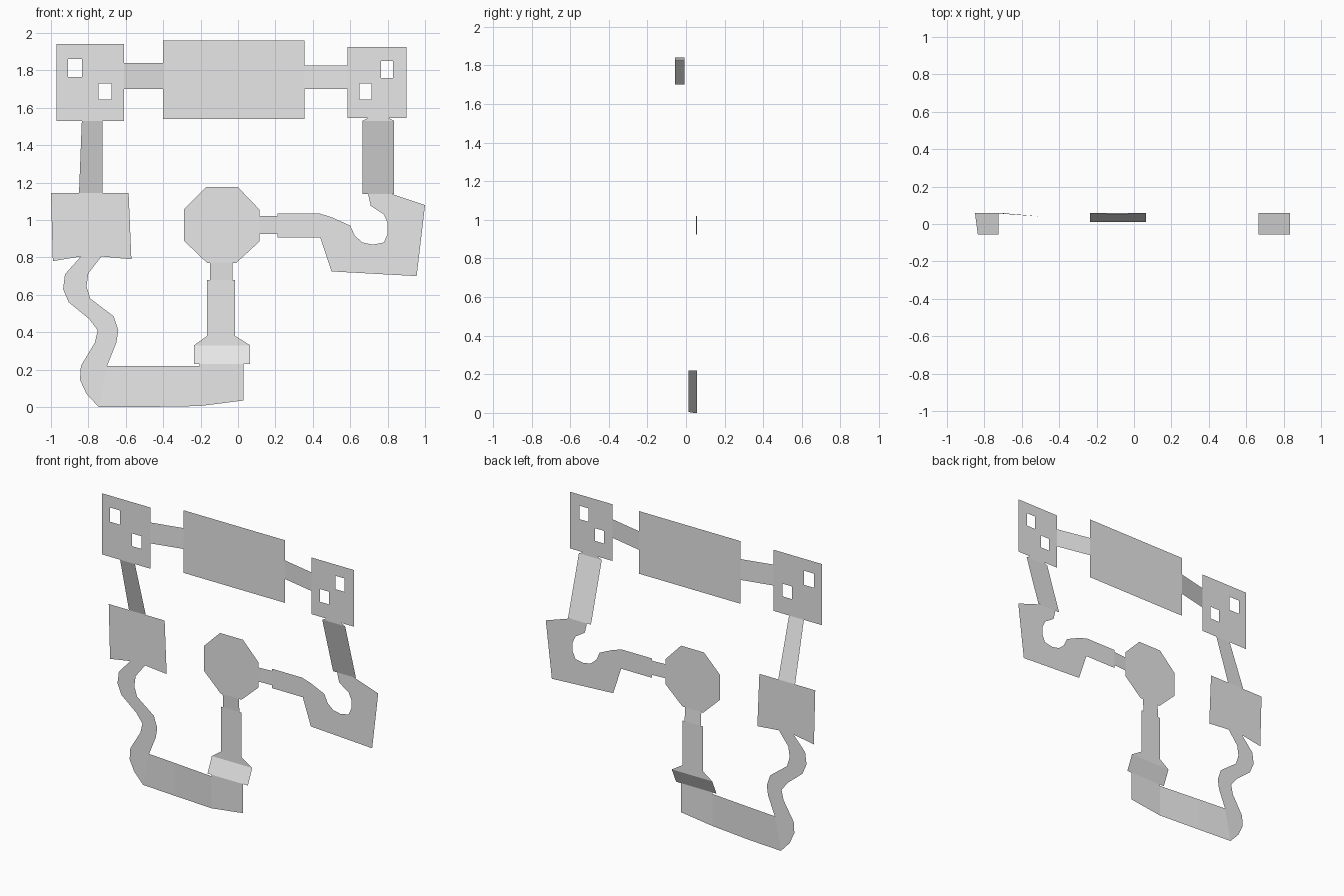
import bpy
import bmesh

# Remove the default cube only
default_cube = bpy.data.objects.get("Cube")
if default_cube:
    bpy.data.objects.remove(default_cube, do_unlink=True)

# Single plain colour
grey = bpy.data.materials.new("light_grey")
grey.use_nodes = True
colour = (0.8, 0.8, 0.8, 1)
grey.diffuse_color = colour
grey.node_tree.nodes["Principled BSDF"].inputs["Base Color"].default_value = colour

# Depth levels of the sheets
FRONT, PANEL, FOOT, HUB, BACK = -0.057, -0.008, 0.012, 0.052, 0.058


def finish(name, bm):
    """Turn a bmesh into a flat shaded object facing the front."""
    bmesh.ops.remove_doubles(bm, verts=bm.verts, dist=0.0001)
    bm.normal_update()
    for face in bm.faces:
        if face.normal.y > 0:
            face.normal_flip()
    mesh = bpy.data.meshes.new(name)
    bm.to_mesh(mesh)
    bm.free()
    mesh.materials.append(grey)
    obj = bpy.data.objects.new(name, mesh)
    bpy.context.collection.objects.link(obj)
    return obj


def plate(name, outline, depth):
    """Flat sheet from an outline of (x, z) points."""
    bm = bmesh.new()
    bm.faces.new([bm.verts.new((x, depth, z)) for x, z in outline])
    return finish(name, bm)


def rectangle(name, left, right, bottom, top, depth):
    corners = [(left, bottom), (right, bottom), (right, top), (left, top)]
    return plate(name, corners, depth)


def strip(name, rungs):
    """Ribbon through rungs, each rung being (first xz, second xz, depth)."""
    bm = bmesh.new()
    pairs = [[bm.verts.new((x, depth, z)) for x, z in (first, second)]
             for first, second, depth in rungs]
    for (a, b), (c, d) in zip(pairs, pairs[1:]):
        # A repeated inner corner makes a triangle of the fan
        if (b.co - d.co).length < 0.0001:
            bm.faces.new((a, b, c))
        else:
            bm.faces.new((a, b, d, c))
    return finish(name, bm)


def bridge(name, bottom, top, start, end):
    """Sideways ramp; start and end are (x, depth)."""
    return strip(name, [((x, bottom), (x, top), depth) for x, depth in (start, end)])


def pierced_plate(name, columns, rows, holes, depth):
    """Grid of cells with the listed (column, row) cells left open."""
    bm = bmesh.new()
    for i, (left, right) in enumerate(zip(columns, columns[1:])):
        for j, (low, high) in enumerate(zip(rows, rows[1:])):
            if (i, j) not in holes:
                corners = [(left, low), (right, low), (right, high), (left, high)]
                bm.faces.new([bm.verts.new((x, depth, z)) for x, z in corners])
    obj = finish(name, bm)
    # Merge the cells into clean flat regions
    bm = bmesh.new()
    bm.from_mesh(obj.data)
    bmesh.ops.dissolve_limit(bm, angle_limit=0.01, verts=bm.verts, edges=bm.edges)
    bm.to_mesh(obj.data)
    bm.free()
    return obj


# Upper row: two pierced blocks joined to a wide centre panel
pierced_plate("right_pierced_block", [-0.97, -0.91, -0.835, -0.745, -0.675, -0.61],
              [1.53, 1.645, 1.73, 1.765, 1.86, 1.94], {(1, 3), (3, 1)}, FRONT)
pierced_plate("left_pierced_block", [0.585, 0.65, 0.715, 0.765, 0.83, 0.9],
              [1.545, 1.645, 1.73, 1.76, 1.85, 1.925], {(1, 1), (3, 3)}, FRONT)
rectangle("upper_panel", -0.4, 0.355, 1.54, 1.96, PANEL)
bridge("right_upper_bridge", 1.7, 1.84, (-0.61, FRONT), (-0.4, PANEL))
bridge("left_upper_bridge", 1.7, 1.825, (0.355, PANEL), (0.585, FRONT))

# Ramps down to the rear level
strip("right_ramp", [((-0.835, 1.53), (-0.725, 1.53), FRONT),
                     ((-0.85, 1.145), (-0.725, 1.145), BACK)])
strip("left_ramp", [((0.695, 1.545), (0.805, 1.545), FRONT),
                    ((0.665, 1.53), (0.835, 1.53), FRONT),
                    ((0.665, 1.14), (0.835, 1.14), BACK)])

# Right side panel
plate("right_side_panel", [(-1, 1.145), (-0.585, 1.145), (-0.57, 0.79),
                           (-0.73, 0.805), (-0.84, 0.805), (-0.99, 0.78)], BACK)

# Winding path that turns into the foot
INNER = (-0.7, 0.22)
winding = [
    ((-0.84, 0.805), (-0.73, 0.805)), ((-0.925, 0.71), (-0.8, 0.715)),
    ((-0.935, 0.63), (-0.81, 0.645)), ((-0.905, 0.56), (-0.79, 0.58)),
    ((-0.795, 0.47), (-0.665, 0.485)), ((-0.75, 0.41), (-0.64, 0.41)),
    ((-0.765, 0.345), (-0.65, 0.345)), ((-0.84, 0.22), INNER),
    ((-0.845, 0.145), INNER), ((-0.81, 0.07), INNER), ((-0.745, 0), INNER),
]
strip("winding_path", [(a, b, BACK) for a, b in winding])
strip("foot_path", [((-0.745, 0), INNER, BACK),
                    ((-0.5, 0), (-0.5, 0.22), 0.04),
                    ((-0.205, 0.005), (-0.205, 0.22), FOOT),
                    ((0.03, 0.035), (0.03, 0.23), FOOT)])

# Flared step and narrow stem rising to the hub
rectangle("step_base", -0.205, 0.03, 0.22, 0.23, FOOT)
strip("stem", [((-0.235, z), (0.065, z), depth)
               for z, depth in ((0.23, FOOT), (0.33, BACK))]
      + [((-0.165, 0.38), (-0.015, 0.38), BACK),
         ((-0.165, 0.68), (-0.015, 0.68), BACK)])
strip("stem_neck", [((-0.15, z), (-0.03, z), depth)
                    for z, depth in ((0.68, BACK), (0.77, HUB))])

# Eight sided hub
plate("hub", [(-0.17, 1.175), (0, 1.175), (0.115, 1.055), (0.115, 0.885),
              (-0.01, 0.77), (-0.165, 0.77), (-0.29, 0.89), (-0.29, 1.055)], HUB)
bridge("hub_bridge", 0.925, 1.02, (0.115, HUB), (0.21, BACK))

# Arm with a rounded bay, reaching up to the left ramp
plate("hooked_arm", [
    (0.21, 1.035), (0.435, 1.035), (0.5, 1.015), (0.6, 0.97), (0.625, 0.915),
    (0.665, 0.88), (0.72, 0.868), (0.78, 0.88), (0.8, 0.925), (0.8, 0.985),
    (0.78, 1.03), (0.71, 1.075), (0.695, 1.14), (0.82, 1.14), (1, 1.08),
    (0.955, 0.7), (0.5, 0.725), (0.44, 0.905), (0.21, 0.905)], BACK)
